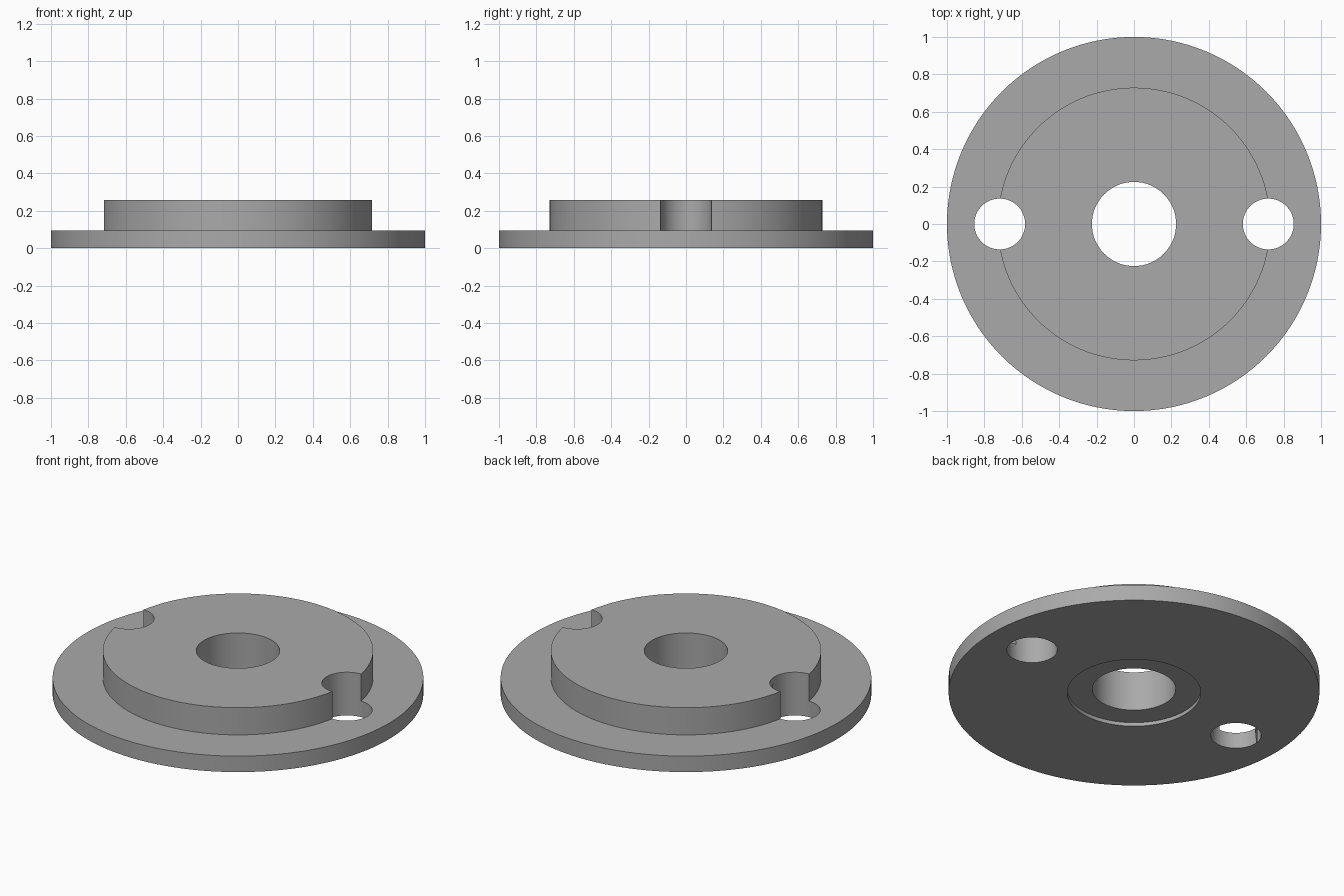
import bpy, bmesh, math

if "Cube" in bpy.data.objects:
    bpy.data.objects.remove(bpy.data.objects["Cube"])

SEG = 128
PLATE_R, PLATE_TOP = 1.0, 0.095
BOSS_R, BOSS_TOP = 0.729, 0.257
BORE_R = 0.225
RECESS_R, RECESS_DEPTH = 0.36, 0.022
PIN_X, PIN_R = 0.718, 0.136

grey = bpy.data.materials.new("plain grey")
grey.diffuse_color = (0.4, 0.4, 0.4, 1)
grey.use_nodes = True
grey.node_tree.nodes["Principled BSDF"].inputs["Base Color"].default_value = grey.diffuse_color


def lathe(name, profile):
    """Closed (radius, z) profile turned around the z axis."""
    bm = bmesh.new()
    rings = [[bm.verts.new((r * math.cos(2 * math.pi * i / SEG),
                            r * math.sin(2 * math.pi * i / SEG), z))
              for i in range(SEG)] for r, z in profile]
    for a, b in zip(rings, rings[1:] + rings[:1]):
        for i in range(SEG):
            j = (i + 1) % SEG
            bm.faces.new((a[i], a[j], b[j], b[i]))
    bmesh.ops.recalc_face_normals(bm, faces=bm.faces)
    mesh = bpy.data.meshes.new(name)
    bm.to_mesh(mesh)
    bm.free()
    obj = bpy.data.objects.new(name, mesh)
    bpy.context.collection.objects.link(obj)
    return obj


# Flange plate with raised boss, central bore and shallow recess underneath
flange = lathe("flange", [
    (RECESS_R, 0), (PLATE_R, 0), (PLATE_R, PLATE_TOP), (BOSS_R, PLATE_TOP),
    (BOSS_R, BOSS_TOP), (BORE_R, BOSS_TOP),
    (BORE_R, RECESS_DEPTH), (RECESS_R, RECESS_DEPTH)])
flange.data.materials.append(grey)

# Two through holes that bite into the boss edge
for side in (-1, 1):
    bpy.ops.mesh.primitive_cylinder_add(vertices=64, radius=PIN_R, depth=1,
                                        location=(side * PIN_X, 0, 0.1))
    cutter = bpy.context.object
    cutter.name = "pin_hole_cutter"
    cutter.hide_render = True
    cutter.data.materials.append(grey)
    bpy.context.view_layer.objects.active = flange
    cut = flange.modifiers.new("pin hole", 'BOOLEAN')
    cut.operation = 'DIFFERENCE'
    cut.solver = 'EXACT'
    cut.object = cutter
    bpy.ops.object.modifier_apply(modifier=cut.name)
    bpy.data.objects.remove(cutter)

# Smooth round walls, crisp rims
bpy.ops.object.select_all(action='DESELECT')
flange.select_set(True)
bpy.context.view_layer.objects.active = flange
bpy.ops.object.shade_smooth_by_angle(angle=math.radians(30))
